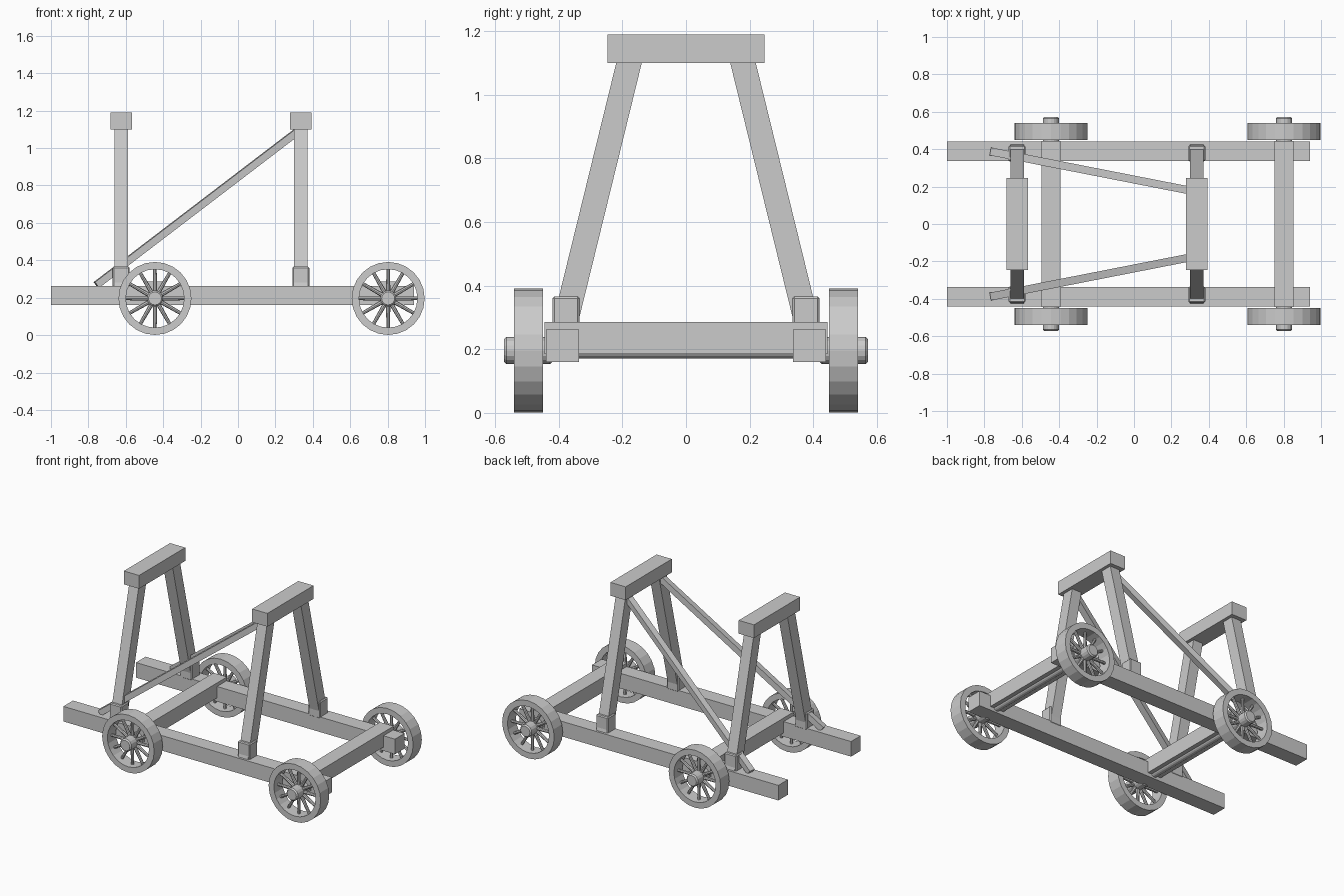
import bpy, bmesh, math
from mathutils import Vector, Matrix

if "Cube" in bpy.data.objects:
    bpy.data.objects.remove(bpy.data.objects["Cube"], do_unlink=True)

grey = bpy.data.materials.new("plain grey")
grey.use_nodes = True
grey.diffuse_color = (0.6, 0.6, 0.6, 1)
grey.node_tree.nodes["Principled BSDF"].inputs["Base Color"].default_value = (0.6, 0.6, 0.6, 1)


def finish(name, bm, bevel=0):
    bmesh.ops.recalc_face_normals(bm, faces=bm.faces)
    mesh = bpy.data.meshes.new(name)
    bm.to_mesh(mesh)
    bm.free()
    mesh.materials.append(grey)
    obj = bpy.data.objects.new(name, mesh)
    bpy.context.collection.objects.link(obj)
    if bevel:
        mod = obj.modifiers.new("Bevel", "BEVEL")
        mod.width, mod.segments = bevel, 1
        mod.limit_method, mod.angle_limit = "ANGLE", math.radians(50)
    return obj


def box(name, low, high, bevel=0):
    low, high = Vector(low), Vector(high)
    bm = bmesh.new()
    bmesh.ops.create_cube(bm, size=1, matrix=Matrix.Translation((low + high) / 2)
                          @ Matrix.Diagonal((*(high - low), 1)))
    return finish(name, bm, bevel)


def beam(name, start, end, width, height):
    """Square timber running from start to end, kept upright."""
    start, end = Vector(start), Vector(end)
    along = (end - start).normalized()
    side = along.cross(Vector((0, 0, 1))).normalized()
    up = side.cross(along)
    turn = Matrix((side, up, along)).transposed().to_4x4()
    bm = bmesh.new()
    bmesh.ops.create_cube(bm, size=1, matrix=Matrix.Translation((start + end) / 2) @ turn
                          @ Matrix.Diagonal((width, height, (end - start).length, 1)))
    return finish(name, bm)


def rod(name, x, y0, y1, radius, sides, bevel=0):
    """Cylinder along y at axle height."""
    bm = bmesh.new()
    bmesh.ops.create_cone(bm, cap_ends=True, segments=sides, radius1=radius, radius2=radius,
                          depth=abs(y1 - y0), matrix=Matrix.Translation((x, (y0 + y1) / 2, AXLE_Z))
                          @ Matrix.Rotation(math.pi / 2, 4, "X"))
    return finish(name, bm, bevel)


def rim(name, x, y, outer, inner, half, sides=24):
    """Rectangular section swept around the axle."""
    bm = bmesh.new()
    loops = []
    for i in range(sides):
        a = math.tau * i / sides
        loops.append([bm.verts.new((x + r * math.cos(a), y + d, AXLE_Z + r * math.sin(a)))
                      for r, d in ((outer, -half), (outer, half), (inner, half), (inner, -half))])
    for i, loop in enumerate(loops):
        after = loops[(i + 1) % sides]
        for j in range(4):
            k = (j + 1) % 4
            bm.faces.new((loop[j], loop[k], after[k], after[j]))
    return finish(name, bm)


def spokes(name, x, y, count=12):
    bm = bmesh.new()
    for i in range(count):
        bmesh.ops.create_cone(bm, cap_ends=True, segments=8, radius1=0.012, radius2=0.009, depth=0.14,
                              matrix=Matrix.Translation((x, y, AXLE_Z))
                              @ Matrix.Rotation(math.tau * i / count, 4, "Y")
                              @ Matrix.Translation((0, 0, 0.095)))
    return finish(name, bm)


AXLE_Z = 0.196
SIDES = (("right", -1), ("left", 1))

# Long side rails
for side, s in SIDES:
    ys = sorted((s * 0.337, s * 0.44))
    box(f"{side}_rail", (-1, ys[0], 0.16), (0.94, ys[1], 0.262))

# Axle beams, axles and wheels
for place, x in (("rear", -0.444), ("front", 0.803)):
    box(f"{place}_axle_beam", (x - 0.051, -0.445, 0.185), (x + 0.051, 0.445, 0.286))
    rod(f"{place}_axle", x, -0.45, 0.45, 0.025, 16)
    for side, s in SIDES:
        y = s * 0.495
        rod(f"{place}_{side}_hub", x, s * 0.42, s * 0.573, 0.043, 16, 0.008)
        rim(f"{place}_{side}_rim", x, y, 0.195, 0.156, 0.046)
        spokes(f"{place}_{side}_spokes", x, y)

# Two leaning frames, each with sockets, posts and a cap beam
for place, x in (("rear", -0.625), ("front", 0.336)):
    box(f"{place}_cap_beam", (x - 0.057, -0.247, 1.1), (x + 0.057, 0.247, 1.19))
    for side, s in SIDES:
        beam(f"{place}_{side}_post", (x, s * 0.4, 0.2), (x, s * 0.172, 1.13), 0.072, 0.078)
        ys = sorted((s * 0.335, s * 0.42))
        box(f"{place}_{side}_socket", (x - 0.045, ys[0], 0.25), (x + 0.045, ys[1], 0.366), 0.006)

# Diagonal braces
for side, s in SIDES:
    beam(f"{side}_brace", (-0.757, s * 0.386, 0.268), (0.32, s * 0.175, 1.09), 0.042, 0.038)
